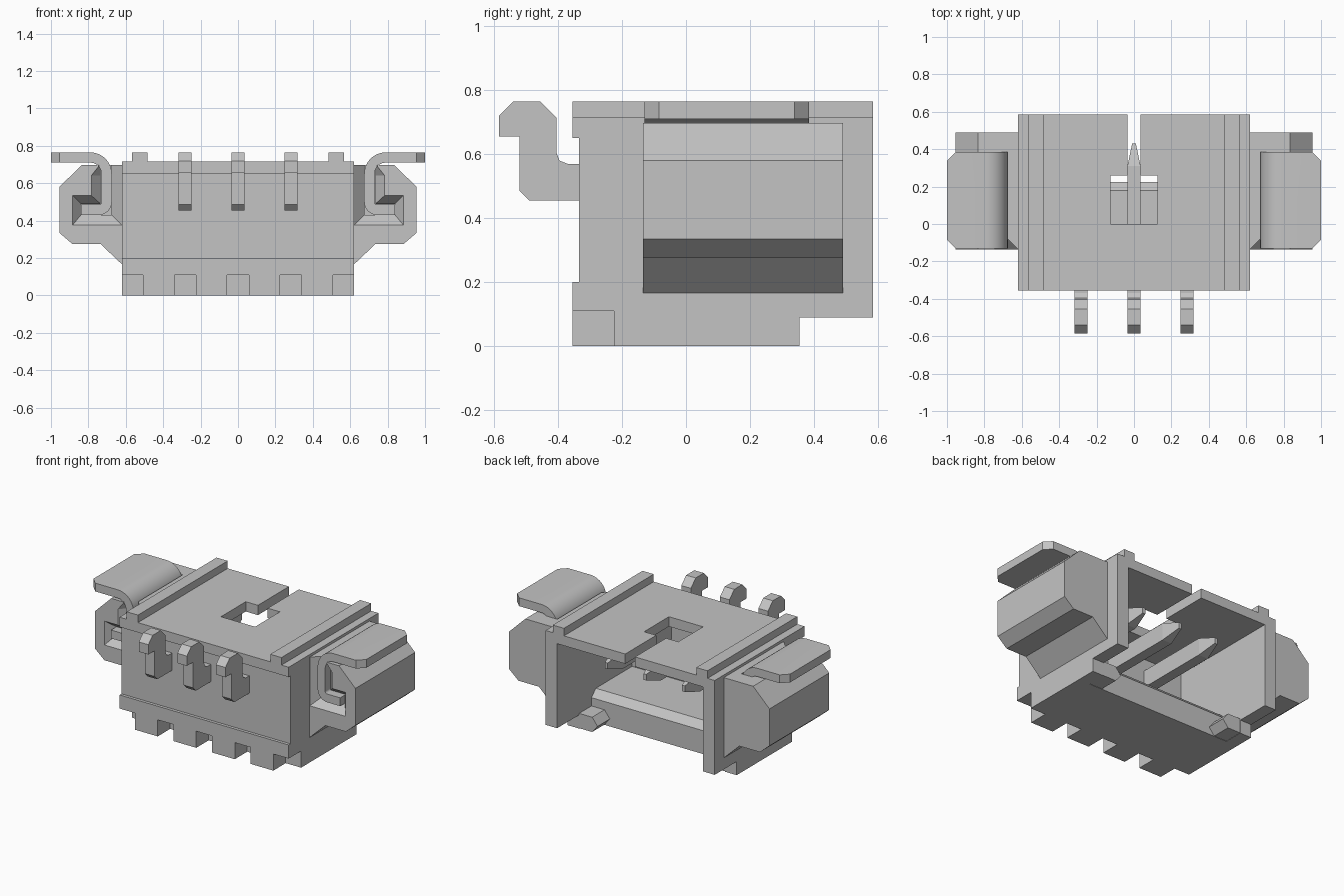
import bpy, bmesh, math

cube = bpy.data.objects.get("Cube")
if cube:
    bpy.data.objects.remove(cube, do_unlink=True)

GREY = (0.55, 0.55, 0.55, 1)
grey = bpy.data.materials.new("plain_grey")
grey.use_nodes = True
grey.diffuse_color = GREY
shader = next(n for n in grey.node_tree.nodes if n.type == 'BSDF_PRINCIPLED')
shader.inputs["Base Color"].default_value = GREY
shader.inputs["Roughness"].default_value = 0.6


def loft(name, rings, tweak=None):
    """Closed solid through rings of equal point count."""
    bm = bmesh.new()
    loops = [[bm.verts.new(p) for p in ring] for ring in rings]
    bm.faces.new(loops[0])
    bm.faces.new(loops[-1])
    n = len(loops[0])
    for a, b in zip(loops, loops[1:]):
        for i in range(n):
            j = (i + 1) % n
            bm.faces.new((a[i], a[j], b[j], b[i]))
    if tweak:
        tweak(bm)
    bmesh.ops.recalc_face_normals(bm, faces=bm.faces)
    mesh = bpy.data.meshes.new(name)
    bm.to_mesh(mesh)
    bm.free()
    mesh.materials.append(grey)
    obj = bpy.data.objects.new(name, mesh)
    bpy.context.collection.objects.link(obj)
    return obj


def prism_x(name, profile, x0, x1):
    return loft(name, [[(x, y, z) for y, z in profile] for x in (x0, x1)])


def prism_y(name, profile, y0, y1, side=1, tweak=None):
    return loft(name, [[(side * x, y, z) for x, z in profile] for y in (y0, y1)], tweak)


def box(name, x0, x1, y0, y1, z0, z1):
    return prism_x(name, [(y0, z0), (y1, z0), (y1, z1), (y0, z1)], x0, x1)


def activate(obj):
    bpy.ops.object.select_all(action='DESELECT')
    obj.select_set(True)
    bpy.context.view_layer.objects.active = obj


def cut(target, cutters):
    for c in cutters:
        c.hide_render = True
        activate(target)
        mod = target.modifiers.new("cut", 'BOOLEAN')
        mod.operation = 'DIFFERENCE'
        mod.solver = 'EXACT'
        mod.object = c
        bpy.ops.object.modifier_apply(modifier=mod.name)
        bpy.data.objects.remove(c, do_unlink=True)


def arc(cx, cz, r, a0, a1, steps=10):
    out = []
    for i in range(steps + 1):
        a = math.radians(a0 + (a1 - a0) * i / steps)
        out.append((cx + r * math.cos(a), cz + r * math.sin(a)))
    return out


# Housing: side profile, hollowed from the back
housing = prism_x("housing", [
    (-0.355, 0), (0.355, 0), (0.355, 0.09), (0.585, 0.09), (0.585, 0.715),
    (-0.355, 0.715), (-0.355, 0.65), (-0.335, 0.65), (-0.335, 0.2), (-0.355, 0.2)],
    -0.62, 0.62)
cutters = [
    # cavity with a chamfered floor edge
    prism_x("cavity", [(-0.2, 0.2), (0.18, 0.2), (0.225, 0.155), (0.225, -0.1),
                       (0.7, -0.1), (0.7, 0.65), (-0.2, 0.65)], -0.535, 0.535),
    box("window", -0.125, 0.125, 0, 0.26, 0.6, 0.8),
    box("slot", -0.036, 0.036, 0.25, 0.7, 0.6, 0.8),
]
# Foot notches along the lower front edge
for i in range(-2, 3):
    x = i * 0.2825
    cutters.append(box("notch", x - 0.0575, x + 0.0575, -0.5, -0.225, -0.1, 0.11))
cut(housing, cutters)

# Contact pins: bent tail outside, pointed blade inside
TAIL = [(-0.585, 0.655), (-0.585, 0.72), (-0.54, 0.765), (-0.455, 0.765),
        (-0.405, 0.715), (-0.405, 0.605), (-0.395, 0.58), (-0.37, 0.57),
        (-0.32, 0.57), (-0.32, 0.455), (-0.49, 0.455), (-0.52, 0.485), (-0.52, 0.655)]


def section(x, y, w, h):
    return [(x + sx * w, y, 0.5125 + sz * h)
            for sx, sz in ((-1, -1), (1, -1), (1, 1), (-1, 1))]


for i, label in enumerate(("right", "middle", "left")):
    x = (i - 1) * 0.2825
    prism_x("pin_tail_" + label, TAIL, x - 0.035, x + 0.035)
    loft("pin_blade_" + label, [section(x, -0.325, 0.035, 0.0575),
                                section(x, 0.31, 0.035, 0.0575),
                                section(x, 0.43, 0.01, 0.02)])

# Side pockets and solder clips
POCKET = [(0.6, 0.147), (0.735, 0.275), (0.885, 0.275), (0.955, 0.335),
          (0.955, 0.58), (0.835, 0.698), (0.6, 0.698)]
MOUTH = [(0.62, 0.375), (0.885, 0.375), (0.885, 0.535), (0.785, 0.535),
         (0.785, 0.64), (0.745, 0.69), (0.74, 0.8), (0.62, 0.8)]
CORE = [(0.675, 0.43), (0.84, 0.43), (0.84, 0.49), (0.735, 0.49),
        (0.735, 0.64), (0.735, 0.69), (0.735, 0.8), (0.675, 0.8)]
CLIP = ([(1, 0.765)] + arc(0.79, 0.65, 0.115, 90, 180) + arc(0.745, 0.5, 0.07, 180, 270)
        + [(0.84, 0.43), (0.84, 0.485)] + arc(0.745, 0.5, 0.015, 270, 180)
        + arc(0.79, 0.65, 0.06, 180, 90) + [(1, 0.71)])


def clip_corners(bm):
    edges = [e for e in bm.edges
             if all(abs(v.co.x) > 0.999 for v in e.verts)
             and abs(e.verts[0].co.y - e.verts[1].co.y) < 0.001]
    bmesh.ops.bevel(bm, geom=edges, offset=0.045, segments=1, affect='EDGES')


for side, label in ((-1, "right"), (1, "left")):
    pocket = prism_y("pocket_" + label, POCKET, -0.135, 0.49, side)
    # flared mouth followed by a straight slot
    funnel = loft("funnel", [
        [(side * x, -0.136, z) for x, z in MOUTH],
        [(side * x, -0.08, z) for x, z in CORE],
        [(side * x, 0.385, z) for x, z in CORE]])
    cut(pocket, [funnel])

    clip = prism_y("clip_" + label, CLIP, -0.13, 0.384, side, clip_corners)
    activate(clip)
    bpy.ops.object.shade_smooth_by_angle(angle=math.radians(30))

    # Top rail and inner floor runner
    box("rail_" + label, side * 0.485, side * 0.567, -0.355, 0.585, 0.7, 0.765)
    prism_y("runner_" + label, [(0.55, 0.002), (0.44, 0.002), (0.4, 0.05),
                                (0.44, 0.1), (0.55, 0.1)], 0.15, 0.354, side)
